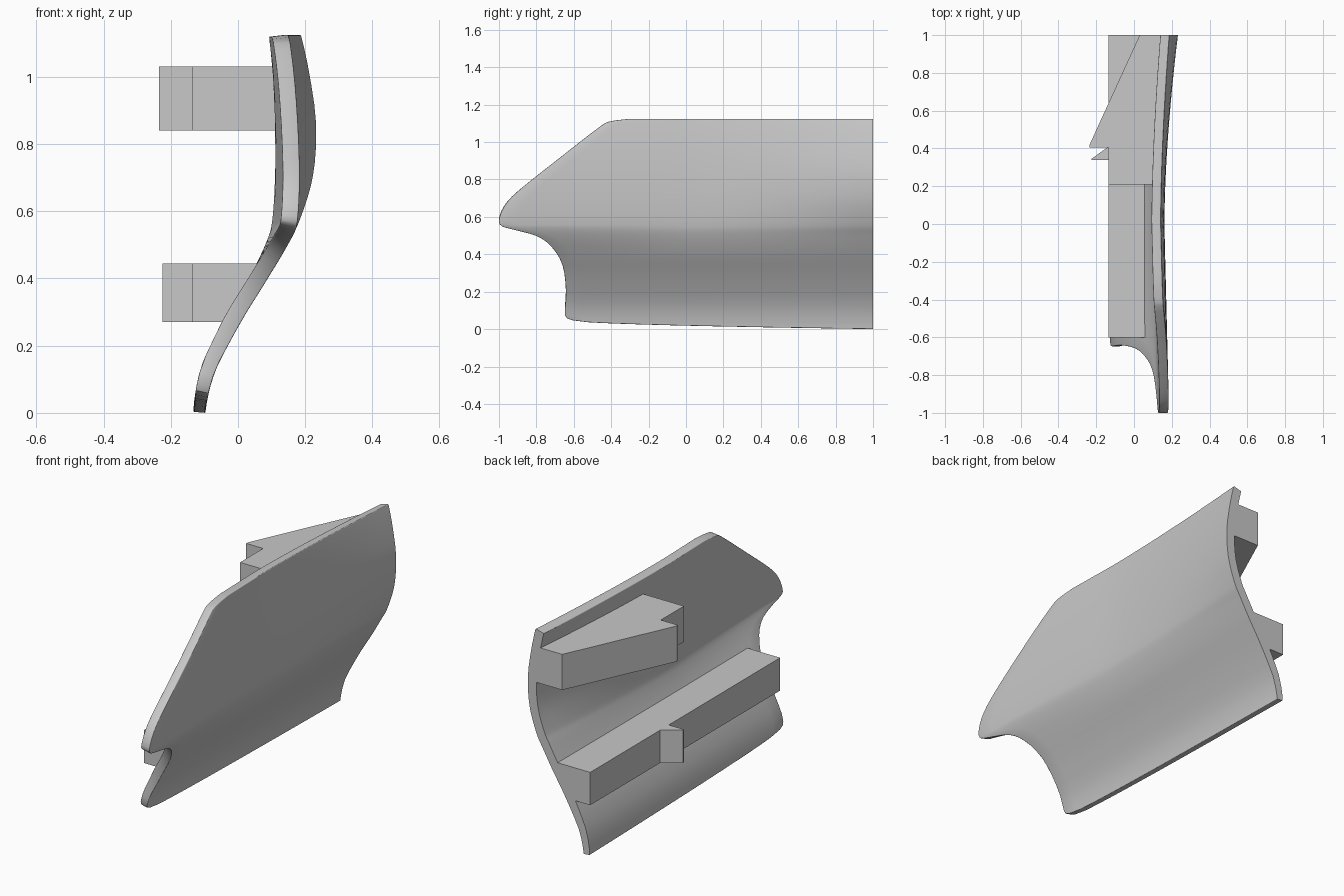
import bpy, bmesh
from mathutils import Vector

cube = bpy.data.objects.get("Cube")
if cube:
    bpy.data.objects.remove(cube, do_unlink=True)

grey = bpy.data.materials.new("light grey")
grey.use_nodes = True
grey.diffuse_color = (0.58, 0.58, 0.58, 1)
grey.node_tree.nodes["Principled BSDF"].inputs["Base Color"].default_value = (0.58, 0.58, 0.58, 1)


def finish(bm, name):
    bmesh.ops.recalc_face_normals(bm, faces=bm.faces)
    mesh = bpy.data.meshes.new(name)
    bm.to_mesh(mesh)
    bm.free()
    mesh.materials.append(grey)
    obj = bpy.data.objects.new(name, mesh)
    bpy.context.collection.objects.link(obj)
    return obj


def spline(points, steps):
    """Smooth curve through the given points."""
    pts = [Vector(p) for p in points]
    pts = [2 * pts[0] - pts[1]] + pts + [2 * pts[-1] - pts[-2]]
    out = []
    for a, b, c, d in zip(pts, pts[1:], pts[2:], pts[3:]):
        for i in range(steps):
            t = i / steps
            out.append(0.5 * (2 * b + (c - a) * t + (2 * a - 5 * b + 4 * c - d) * t * t
                              + (3 * b - a - 3 * c + d) * t ** 3))
    return out + [pts[-2]]


# Outer cross-section: height, x, and how far the rear end bulges
section = spline([(-0.05, -0.1, 0), (0.03, -0.093, 0), (0.12, -0.07, 0), (0.2, -0.03, 0),
                  (0.3, 0.026, 0), (0.4, 0.088, 0), (0.5, 0.135, 0.01), (0.57, 0.152, 0.03),
                  (0.7, 0.16, 0.062), (0.85, 0.16, 0.073), (1, 0.154, 0.06),
                  (1.125, 0.142, 0.045), (1.2, 0.132, 0.03)], 6)


def outer_x(y, z):
    for a, b in zip(section, section[1:]):
        if a[0] <= z <= b[0]:
            p = a.lerp(b, (z - a[0]) / (b[0] - a[0]))
            break
    front = 0.025 * min(1, max(0, (z - 0.4) / 0.15))
    return p[1] + (p[2] * y ** 1.7 if y > 0 else -front * y)


# Front outline of the panel from lower corner to top edge (y, z)
outline = spline([(-0.61, 0.047), (-0.647, 0.075), (-0.642, 0.2), (-0.66, 0.34), (-0.72, 0.44),
                  (-0.8, 0.497), (-0.92, 0.53), (-0.985, 0.55), (-1, 0.585), (-0.97, 0.66),
                  (-0.89, 0.745), (-0.67, 0.92), (-0.46, 1.083), (-0.4, 1.112),
                  (-0.3, 1.125)], 3)

# Curved panel: outer and inner sheets joined around the rim
COLS = 20
bm = bmesh.new()
outer, inner = [], []
for yf, zf in outline:
    fade = min(1, max(0, 1 - (zf - 0.047) / 0.25))
    rows = ([], [])
    for j in range(COLS + 1):
        t = j / COLS
        y = yf + (1 - yf) * t
        z = zf - 0.047 * fade * t ** 0.5
        x = outer_x(y, z)
        slope = (outer_x(y, z + 0.02) - outer_x(y, z - 0.02)) / 0.04
        side = Vector((-1, 0, slope)).normalized()
        thick = 0.036 + 0.014 * min(1, max(0, z / 0.25))
        p = Vector((x, y, z))
        q = p + side * thick
        q.z = min(q.z, 1.125)
        rows[0].append(bm.verts.new(p))
        rows[1].append(bm.verts.new(q))
    outer.append(rows[0])
    inner.append(rows[1])


def strip(a, b):
    for i in range(len(a) - 1):
        bm.faces.new((a[i], a[i + 1], b[i + 1], b[i]))


for sheet in (outer, inner):
    for a, b in zip(sheet, sheet[1:]):
        strip(a, b)
for k in (0, -1):
    strip(outer[k], inner[k])
    strip([r[k] for r in outer], [r[k] for r in inner])
bmesh.ops.recalc_face_normals(bm, faces=bm.faces)

# Round every rim edge except the flat rear cut
rim = [e for e in bm.edges if e.calc_face_angle(0) > 0.8
       and not all(v.co.y > 0.999 for v in e.verts)]
bmesh.ops.bevel(bm, geom=rim, offset=0.013, segments=3, profile=0.5,
                affect='EDGES', clamp_overlap=True)
panel = finish(bm, "curved_panel")
bpy.context.view_layer.objects.active = panel
panel.select_set(True)
bpy.ops.object.shade_smooth_by_angle(angle=0.6)


def prism(name, plan, low, high, lean=0):
    """Extrude a plan upward; points right of x = 0 lean outward with height."""
    bm = bmesh.new()
    bottom = [bm.verts.new((x, y, low)) for x, y in plan]
    top = [bm.verts.new((x + (lean if x > -0.1 else 0), y, high)) for x, y in plan]
    bm.faces.new(bottom)
    bm.faces.new(top)
    for i in range(len(plan)):
        k = (i + 1) % len(plan)
        bm.faces.new((bottom[i], bottom[k], top[k], top[i]))
    return finish(bm, name)


# Upper hooked bracket
prism("upper_bracket", [(0.03, 1), (-0.185, 0.53), (-0.235, 0.42), (-0.235, 0.405),
                        (-0.135, 0.405), (-0.135, 0.21), (0.13, 0.21), (0.14, 0.5),
                        (0.187, 1)], 0.84, 1.03)

# Lower rail with its catch tooth
prism("lower_rail", [(-0.135, 1), (-0.135, 0.41), (-0.225, 0.345), (-0.225, 0.338),
                     (-0.135, 0.338), (-0.135, -0.6), (-0.025, -0.6), (-0.025, 1)],
      0.27, 0.445, lean=0.1)
